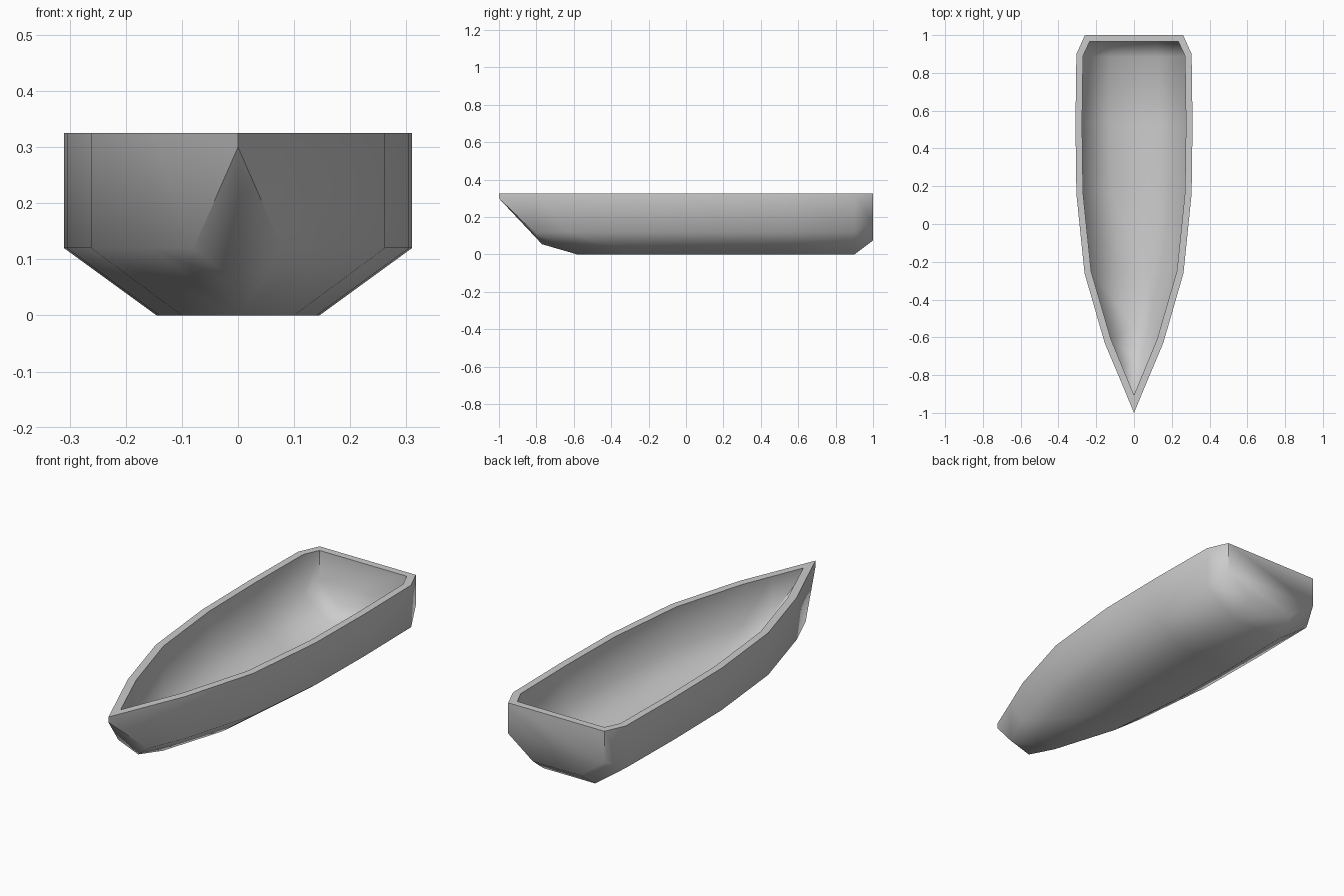
import bpy, bmesh, math

if "Cube" in bpy.data.objects:
    bpy.data.objects.remove(bpy.data.objects["Cube"])

RIM = 0.325

# Hull stations, bow to stern: (top/chine x, y, chine z), (bottom x, y, z)
outer = [
    ((0.0, -1.0, 0.30), (0.0, -1.0, 0.30)),
    ((0.079, -0.81, 0.12), (0.0, -0.77, 0.055)),
    ((0.155, -0.63, 0.12), (0.0, -0.58, 0.0)),
    ((0.262, -0.26, 0.12), (0.10, -0.26, 0.0)),
    ((0.305, 0.16, 0.12), (0.14, 0.16, 0.0)),
    ((0.31, 0.53, 0.12), (0.145, 0.53, 0.0)),
    ((0.305, 0.90, 0.12), (0.14, 0.90, 0.0)),
    ((0.26, 1.0, 0.175), (0.127, 1.0, 0.075)),
]
# Inside of the shell
inner = [
    ((0.0, -0.905, 0.30), (0.0, -0.905, 0.30)),
    ((0.062, -0.755, 0.135), (0.0, -0.715, 0.085)),
    ((0.122, -0.61, 0.13), (0.0, -0.54, 0.035)),
    ((0.227, -0.25, 0.13), (0.075, -0.25, 0.035)),
    ((0.27, 0.165, 0.13), (0.12, 0.165, 0.035)),
    ((0.275, 0.53, 0.13), (0.13, 0.53, 0.035)),
    ((0.27, 0.89, 0.13), (0.125, 0.885, 0.035)),
    ((0.235, 0.965, 0.18), (0.117, 0.965, 0.09)),
]

bm = bmesh.new()


def skin(stations):
    """Loft a shell of six-point sections, close the stern, return sections."""
    rows = []
    for (cx, cy, cz), (bx, by, bz) in stations:
        half = [(cx, cy, RIM), (cx, cy, cz), (bx, by, bz)]
        full = half + [(-x, y, z) for x, y, z in reversed(half)]
        rows.append([bm.verts.new(p) for p in full])
    for a, b in zip(rows, rows[1:]):
        for i in range(5):
            bm.faces.new((a[i], a[i + 1], b[i + 1], b[i]))
    s = rows[-1]
    for i in range(2):
        bm.faces.new((s[i], s[i + 1], s[4 - i], s[5 - i]))
    return rows


out_rows, in_rows = skin(outer), skin(inner)

# Flat rim joining both skins
for side in (0, 5):
    for i in range(len(out_rows) - 1):
        bm.faces.new((out_rows[i][side], out_rows[i + 1][side],
                      in_rows[i + 1][side], in_rows[i][side]))
bm.faces.new((out_rows[-1][0], out_rows[-1][5], in_rows[-1][5], in_rows[-1][0]))

# Collapse the pointed bow sections
bmesh.ops.remove_doubles(bm, verts=bm.verts[:], dist=0.0005)
bmesh.ops.dissolve_degenerate(bm, edges=bm.edges[:], dist=0.0005)
bmesh.ops.recalc_face_normals(bm, faces=bm.faces[:])

mesh = bpy.data.meshes.new("boat_hull")
bm.to_mesh(mesh)
bm.free()
hull = bpy.data.objects.new("boat_hull", mesh)
bpy.context.collection.objects.link(hull)

# Soft hull with a crisp rim
bpy.context.view_layer.objects.active = hull
hull.select_set(True)
bpy.ops.object.shade_smooth_by_angle(angle=math.radians(62))
